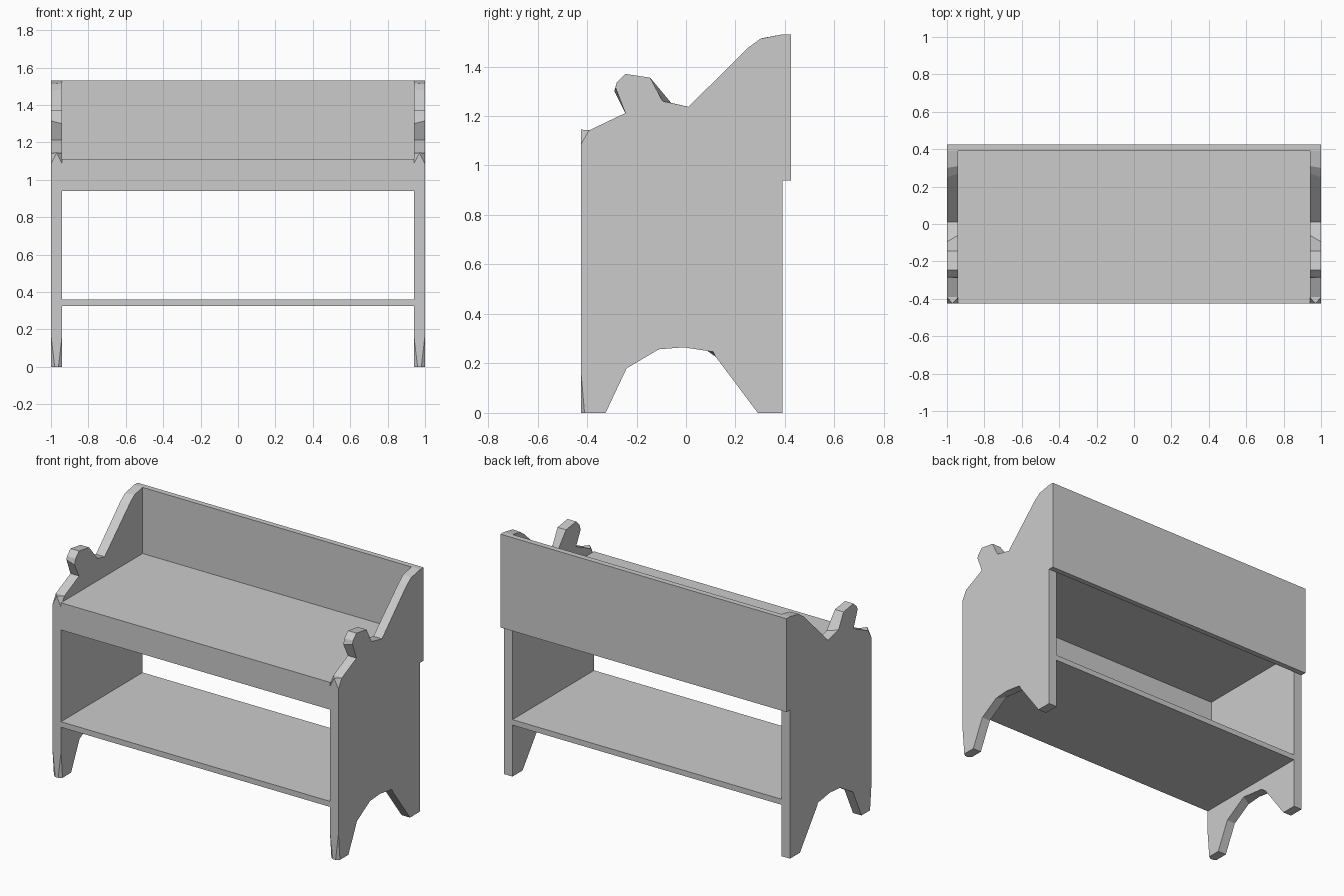
import bpy, bmesh
from mathutils import Vector

cube = bpy.data.objects.get("Cube")
if cube:
    bpy.data.objects.remove(cube, do_unlink=True)

grey = bpy.data.materials.new("plain grey")
grey.use_nodes = True
grey.diffuse_color = (0.6, 0.6, 0.6, 1)
grey.node_tree.nodes["Principled BSDF"].inputs["Base Color"].default_value = (0.6, 0.6, 0.6, 1)

OUT, IN = 1.0, 0.94          # outer and inner faces of the side panels
FRONT, BACK = -0.425, 0.425


def finish(name, bm):
    bmesh.ops.recalc_face_normals(bm, faces=bm.faces)
    mesh = bpy.data.meshes.new(name)
    bm.to_mesh(mesh)
    bm.free()
    mesh.materials.append(grey)
    obj = bpy.data.objects.new(name, mesh)
    bpy.context.collection.objects.link(obj)


def board(name, half_width, y0, y1, z0, z1):
    bm = bmesh.new()
    bmesh.ops.create_cube(bm, size=1)
    for v in bm.verts:
        v.co = (v.co.x * 2 * half_width, y0 + (v.co.y + 0.5) * (y1 - y0),
                z0 + (v.co.z + 0.5) * (z1 - z0))
    finish(name, bm)


def clip_corner(bm, corner, steps):
    """Slice off a corner with the plane that meets its edges at the given steps."""
    points = [Vector(corner) for _ in steps]
    for i, step in enumerate(steps):
        points[i][i] += step
    normal = (points[1] - points[0]).cross(points[2] - points[0]).normalized()
    if normal.dot(Vector(corner) - points[0]) < 0:
        normal.negate()
    geom = bm.verts[:] + bm.edges[:] + bm.faces[:]
    cut = bmesh.ops.bisect_plane(bm, geom=geom, plane_co=points[0], plane_no=normal, clear_outer=True)
    edges = [e for e in cut["geom_cut"] if isinstance(e, bmesh.types.BMEdge)]
    bmesh.ops.holes_fill(bm, edges=edges, sides=0)


# Side outline (y, z), with hand-cut differences on the inner face
outer = [(FRONT, 0), (-.325, 0), (-.24, .18), (-.11, .257), (-.01, .265), (.11, .247), (.12, .227),
         (.29, 0), (.39, 0), (.39, 1.53), (.30, 1.512), (.25, 1.475), (.01, 1.237), (-.095, 1.26),
         (-.145, 1.355), (-.245, 1.37), (-.28, 1.335), (-.285, 1.315), (-.245, 1.212),
         (-.39, 1.143), (FRONT, 1.145)]
inner = list(outer)
for index, point in {3: (-.085, .275), 5: (.08, .255), 10: (.31, 1.515), 11: (.27, 1.485),
                     13: (-.06, 1.253), 17: (-.29, 1.30)}.items():
    inner[index] = point

for name, side in (("left_side_panel", 1), ("right_side_panel", -1)):
    bm = bmesh.new()
    a = [bm.verts.new((side * OUT, y, z)) for y, z in outer]
    b = [bm.verts.new((side * IN, y, z)) for y, z in inner]
    bm.faces.new(a)
    bm.faces.new(b)
    for i in range(len(a)):
        j = (i + 1) % len(a)
        bm.faces.new((a[i], a[j], b[j], b[i]))
    # Chipped corners at the foot and at the top of the front edge
    for x, inward in ((OUT, -1), (IN, 1)):
        clip_corner(bm, (side * x, FRONT, 0), (side * inward * .02, .015, .17))
        clip_corner(bm, (side * x, FRONT, 1.145), (side * inward * .03, .035, -.06))
    finish(name, bm)

# Boards between the sides
board("top_shelf", IN, FRONT, .39, 1.072, 1.112)
board("front_apron", IN, FRONT, -.39, .94, 1.112)
board("lower_shelf", IN, FRONT, .39, .325, .36)
board("back_board", OUT, .39, BACK, .94, 1.53)
